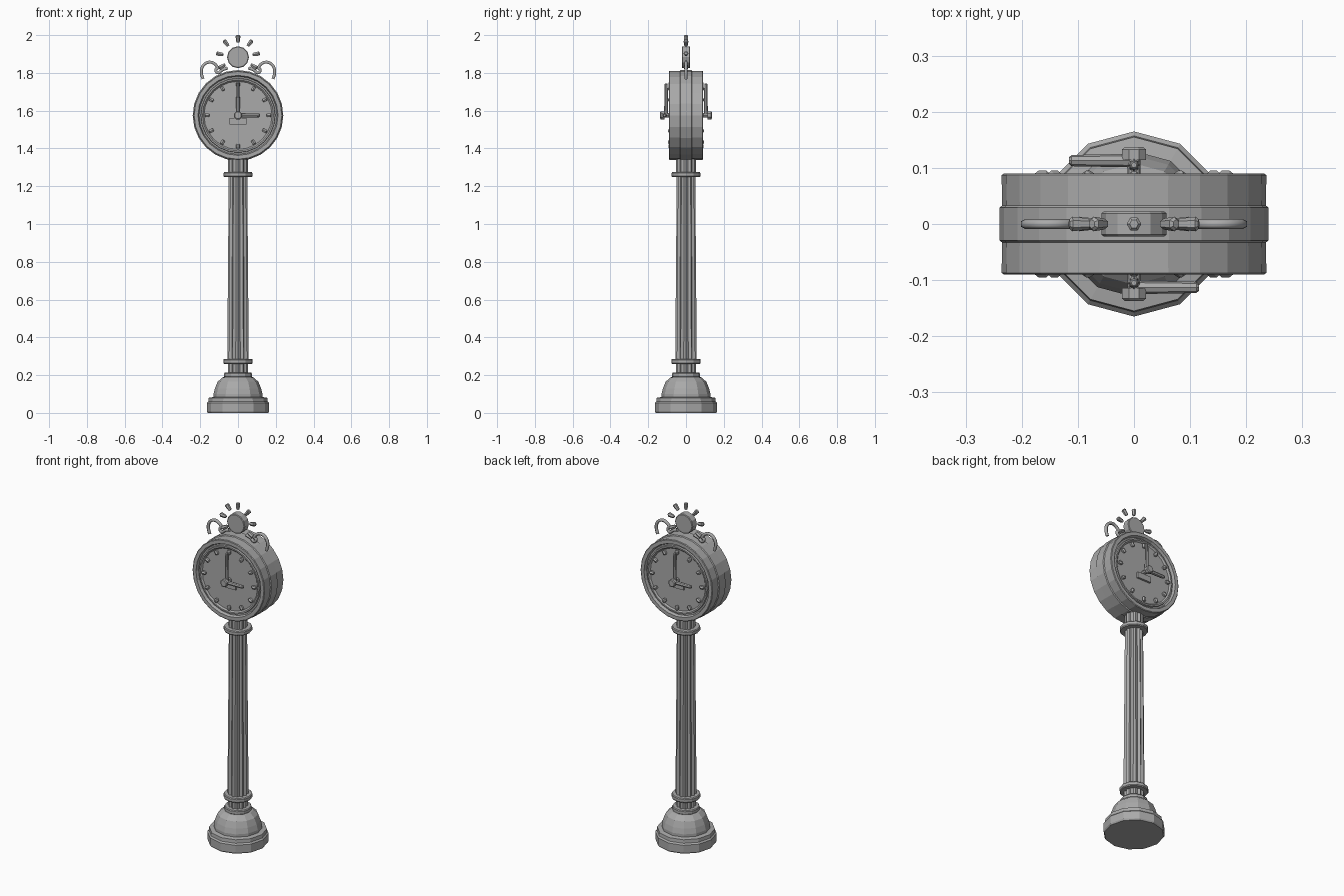
import bpy, bmesh
from math import sin, cos, pi, radians
from mathutils import Matrix, Vector

cube = bpy.data.objects.get("Cube")
if cube:
    bpy.data.objects.remove(cube, do_unlink=True)

grey = bpy.data.materials.new("cast_grey")
grey.use_nodes = True
COLOUR = (0.4, 0.4, 0.4, 1)
grey.diffuse_color = COLOUR
grey.node_tree.nodes["Principled BSDF"].inputs["Base Color"].default_value = COLOUR

CENTRE = Vector((0, 0, 1.575))
TO_Y = Matrix.Rotation(radians(90), 4, "X")  # local z becomes -y


def finish(name, bm, matrix=Matrix()):
    bmesh.ops.transform(bm, matrix=matrix, verts=bm.verts)
    bmesh.ops.recalc_face_normals(bm, faces=bm.faces)
    mesh = bpy.data.meshes.new(name)
    bm.to_mesh(mesh)
    bm.free()
    mesh.materials.append(grey)
    obj = bpy.data.objects.new(name, mesh)
    bpy.context.collection.objects.link(obj)
    return obj


def lathe(name, profile, sides, matrix=Matrix(), flute=1.0, turn=0.0):
    """Revolve (radius, height) pairs; flute shrinks every other corner."""
    bm = bmesh.new()
    rings = []
    for r, z in profile:
        ring = []
        for i in range(sides):
            a = 2 * pi * i / sides + turn
            k = r * (flute if i % 2 else 1)
            ring.append(bm.verts.new((k * cos(a), k * sin(a), z)))
        rings.append(ring)
    for low, high in zip(rings, rings[1:]):
        for i in range(sides):
            j = (i + 1) % sides
            bm.faces.new((low[i], low[j], high[j], high[i]))
    bm.faces.new(rings[0])
    bm.faces.new(rings[-1])
    return finish(name, bm, matrix)


def box(name, size, matrix):
    bm = bmesh.new()
    bmesh.ops.create_cube(bm, size=1)
    bmesh.ops.scale(bm, vec=size, verts=bm.verts)
    return finish(name, bm, matrix)


def rod(name, start, end, r0, r1, sides=8):
    """Tapered bar with chamfered ends between two points."""
    start, end = Vector(start), Vector(end)
    d = end - start
    n = d.length
    c = min(r0, r1) * 0.5
    turn = d.to_track_quat("Z", "Y").to_matrix().to_4x4()
    profile = [(r0 * .6, 0), (r0, c), (r1, n - c), (r1 * .6, n)]
    return lathe(name, profile, sides, Matrix.Translation(start) @ turn)


def tube(name, points, radius):
    curve = bpy.data.curves.new(name, "CURVE")
    curve.dimensions = "3D"
    curve.bevel_depth = radius
    curve.bevel_resolution = 1
    curve.resolution_u = 3
    curve.use_fill_caps = True
    spline = curve.splines.new("BEZIER")
    spline.bezier_points.add(len(points) - 1)
    for p, (x, z) in zip(spline.bezier_points, points):
        p.co = (x, 0, z)
        p.handle_left_type = p.handle_right_type = "AUTO"
    curve.materials.append(grey)
    obj = bpy.data.objects.new(name, curve)
    bpy.context.collection.objects.link(obj)


# Pedestal and post
lathe("base_plinth", [(.16, 0), (.165, .008), (.165, .052), (.157, .06), (.155, .08), (.13, .084)], 12)
lathe("base_dome", [(.13, .08), (.13, .10), (.122, .13), (.108, .165), (.082, .188), (.06, .192)], 12)
lathe("lower_neck", [(.053, .18), (.053, .275)], 24, flute=.85)
lathe("fluted_column", [(.057, .27), (.049, 1.26)], 24, flute=.82)
lathe("upper_neck", [(.052, 1.26), (.052, 1.36)], 24, flute=.88)
for name, z, r in (("bottom_collar", .187, .074), ("lower_collar", .26, .078), ("upper_collar", 1.248, .077)):
    lathe(name, [(r * .95, z), (r, z + .005), (r, z + .021), (r * .95, z + .026)], 12)

# Clock drum with raised middle band and a stepped rim around each dial
drum_frame = Matrix.Translation(CENTRE) @ TO_Y
half = [(.18, .076), (.188, .084), (.196, .084), (.198, .074), (.206, .074),
        (.212, .09), (.232, .09), (.236, .087), (.235, .033), (.24, .029)]
drum = half + [(r, -y) for r, y in reversed(half)]
lathe("clock_drum", drum, 24, drum_frame)

# Dial details, repeated on both sides
for side, angle in (("front", 0), ("back", pi)):
    frame = Matrix.Translation(CENTRE) @ Matrix.Rotation(angle, 4, "Z")

    def at(x, y, z):
        return frame @ Vector((x, y, z))

    for i in range(12):
        a = i * pi / 6
        x, z = sin(a), cos(a)
        rod(side + "_hour_mark", at(.151 * x, -.084, .151 * z), at(.176 * x, -.084, .176 * z), .011, .011, 6)
    rod(side + "_minute_hand", at(0, -.105, 0), at(0, -.105, .17), .011, .008)
    rod(side + "_hour_hand", at(0, -.113, 0), at(.116, -.113, 0), .012, .010)
    rod(side + "_hand_shaft", at(0, -.07, 0), at(0, -.12, 0), .012, .012)
    lathe(side + "_hub", [(.023, .114), (.023, .133), (.018, .137)], 8, frame @ TO_Y, turn=pi / 8)
    box(side + "_dial_plate", (.09, .016, .034), frame @ Matrix.Translation((0, -.08, -.03)))

# Sun ornament with rays
sun = Vector((0, 0, 1.883))
lathe("sun_disc", [(.054, -.022), (.058, -.019), (.058, .019), (.054, .022)], 12, Matrix.Translation(sun) @ TO_Y)
for i in range(-3, 4):
    a = radians(40 * i)
    d = Vector((sin(a), 0, cos(a)))
    rod("sun_ray", sun + d * .078, sun + d * .117, .010, .013, 6)

# Scrolls beside the sun
for side, s in (("left", 1), ("right", -1)):
    outer = [(.185, 1.768), (.194, 1.80), (.185, 1.838), (.152, 1.857), (.12, 1.845), (.104, 1.82)]
    inner = [(.055, 1.826), (.085, 1.815), (.105, 1.80), (.118, 1.815), (.105, 1.828)]
    tube(side + "_outer_scroll", [(s * x, z) for x, z in outer], .009)
    tube(side + "_inner_scroll", [(s * x, z) for x, z in inner], .009)
